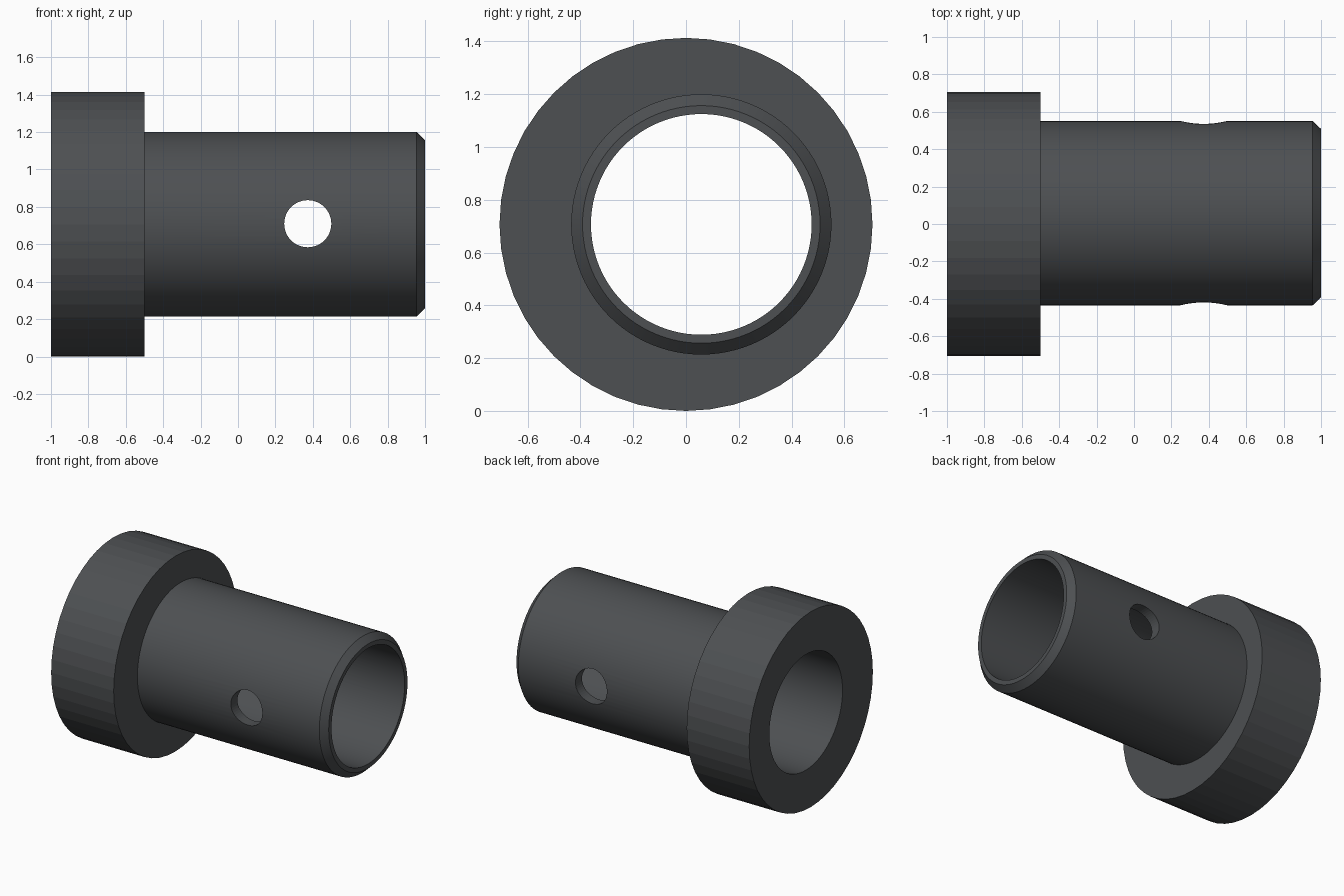
import bpy, bmesh, math
from mathutils import Matrix

if "Cube" in bpy.data.objects:
    bpy.data.objects.remove(bpy.data.objects["Cube"])

CZ = 0.707    # axis height
OFF = 0.058   # sideways offset of the tube and bore


def lathe_x(name, profile, y, z, segs):
    """Closed solid around an x-parallel axis from (x, radius) points."""
    bm = bmesh.new()
    rings = []
    for x, r in profile:
        rings.append([bm.verts.new((x, y + r * math.cos(2 * math.pi * i / segs),
                                    z + r * math.sin(2 * math.pi * i / segs)))
                      for i in range(segs)])
    for a, b in zip(rings, rings[1:]):
        for i in range(segs):
            j = (i + 1) % segs
            bm.faces.new((a[i], a[j], b[j], b[i]))
    bm.faces.new(rings[0])
    bm.faces.new(rings[-1])
    bmesh.ops.recalc_face_normals(bm, faces=bm.faces)
    me = bpy.data.meshes.new(name)
    bm.to_mesh(me)
    bm.free()
    ob = bpy.data.objects.new(name, me)
    bpy.context.collection.objects.link(ob)
    return ob


# Flange collar and the off-centre tube with its chamfered end
sleeve = lathe_x("eccentric_sleeve", [(-1, 0.7065), (-0.5, 0.7065)], 0, CZ, 48)
tube = lathe_x("tube", [(-0.75, 0.493), (0.955, 0.493), (1, 0.45)], OFF, CZ, 96)

# Cutters: straight bore along x, cross hole along y
bore = lathe_x("bore_cutter", [(-1.2, 0.418), (1.2, 0.418)], OFF, CZ, 96)
hole = lathe_x("hole_cutter", [(-1, 0.126), (1, 0.126)], 0, 0, 48)
hole.data.transform(Matrix.Translation((0.373, 0, CZ + 0.003)) @
                    Matrix.Rotation(math.pi / 2, 4, 'Z'))

# Join and cut
bpy.context.view_layer.objects.active = sleeve
for cutter, op in ((tube, 'UNION'), (bore, 'DIFFERENCE'), (hole, 'DIFFERENCE')):
    cutter.hide_render = True
    mod = sleeve.modifiers.new(cutter.name, 'BOOLEAN')
    mod.operation = op
    mod.solver = 'EXACT'
    mod.object = cutter
    bpy.ops.object.modifier_apply(modifier=mod.name)
for cutter in (tube, bore, hole):
    bpy.data.objects.remove(cutter)

# Dark finish; tube reads smooth, collar keeps its facets
mat = bpy.data.materials.new("dark_grey")
mat.diffuse_color = (0.075, 0.08, 0.085, 1)
mat.use_nodes = True
mat.node_tree.nodes["Principled BSDF"].inputs["Base Color"].default_value = mat.diffuse_color
sleeve.data.materials.clear()
sleeve.data.materials.append(mat)
sleeve.select_set(True)
bpy.ops.object.shade_smooth_by_angle(angle=math.radians(6))
